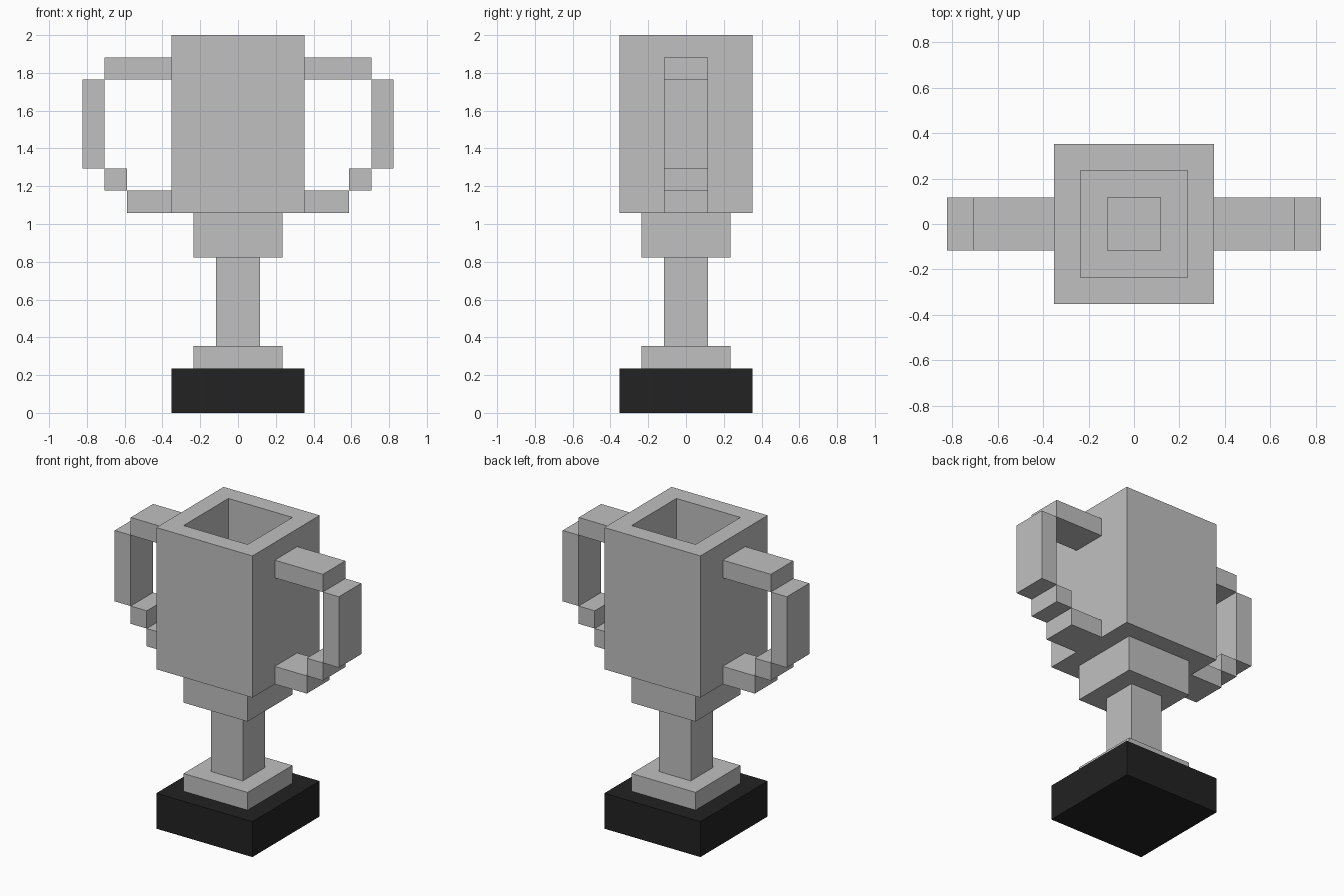
import bpy
import bmesh

if "Cube" in bpy.data.objects:
    bpy.data.objects.remove(bpy.data.objects["Cube"])

U = 2 / 17  # the blocky grid unit


def material(name, rgb):
    m = bpy.data.materials.new(name)
    m.diffuse_color = (*rgb, 1)
    m.use_nodes = True
    m.node_tree.nodes["Principled BSDF"].inputs["Base Color"].default_value = m.diffuse_color
    return m


silver = material("silver grey", (0.53, 0.53, 0.53))
black = material("black", (0.016, 0.016, 0.016))


def finish(name, bm, mat):
    bmesh.ops.recalc_face_normals(bm, faces=bm.faces)
    mesh = bpy.data.meshes.new(name)
    bm.to_mesh(mesh)
    bm.free()
    mesh.materials.append(mat)
    obj = bpy.data.objects.new(name, mesh)
    bpy.context.collection.objects.link(obj)
    return obj


def box(name, x0, x1, half_y, z0, z1, mat):
    """Box given in grid units, centred on y = 0."""
    bm = bmesh.new()
    bmesh.ops.create_cube(bm, size=1)
    for v in bm.verts:
        v.co = ((x1 if v.co.x > 0 else x0) * U,
                (half_y if v.co.y > 0 else -half_y) * U,
                (z1 if v.co.z > 0 else z0) * U)
    return finish(name, bm, mat)


def square_tube(name, outer, inner, z0, z1, mat):
    """Open square tube: a square profile swept round four corners."""
    bm = bmesh.new()
    profile = [(outer, z0), (outer, z1), (inner, z1), (inner, z0)]
    corners = [(1, 1), (-1, 1), (-1, -1), (1, -1)]
    rings = [[bm.verts.new((sx * r * U, sy * r * U, z * U)) for sx, sy in corners]
             for r, z in profile]
    for i in range(4):
        a, b = rings[i], rings[(i + 1) % 4]
        for j in range(4):
            k = (j + 1) % 4
            bm.faces.new((a[j], a[k], b[k], b[j]))
    return finish(name, bm, mat)


# Plinth, foot and stem
box("plinth", -3, 3, 3, 0, 2, black)
box("foot", -2, 2, 2, 2, 3, silver)
box("stem", -1, 1, 1, 3, 7, silver)

# Hollow bowl in two steps; the stem top closes the bottom
square_tube("lower_bowl", 2, 1, 7, 9, silver)
square_tube("cup", 3, 2, 9, 17, silver)

# Stepped handles on both sides
handle_parts = {
    "top_bar": (3, 6, 15, 16),
    "grip": (6, 7, 11, 15),
    "corner": (5, 6, 10, 11),
    "bottom_bar": (3, 5, 9, 10),
}
for side, s in (("right", 1), ("left", -1)):
    for part, (xa, xb, z0, z1) in handle_parts.items():
        x0, x1 = sorted((s * xa, s * xb))
        box(f"{side}_handle_{part}", x0, x1, 1, z0, z1, silver)
